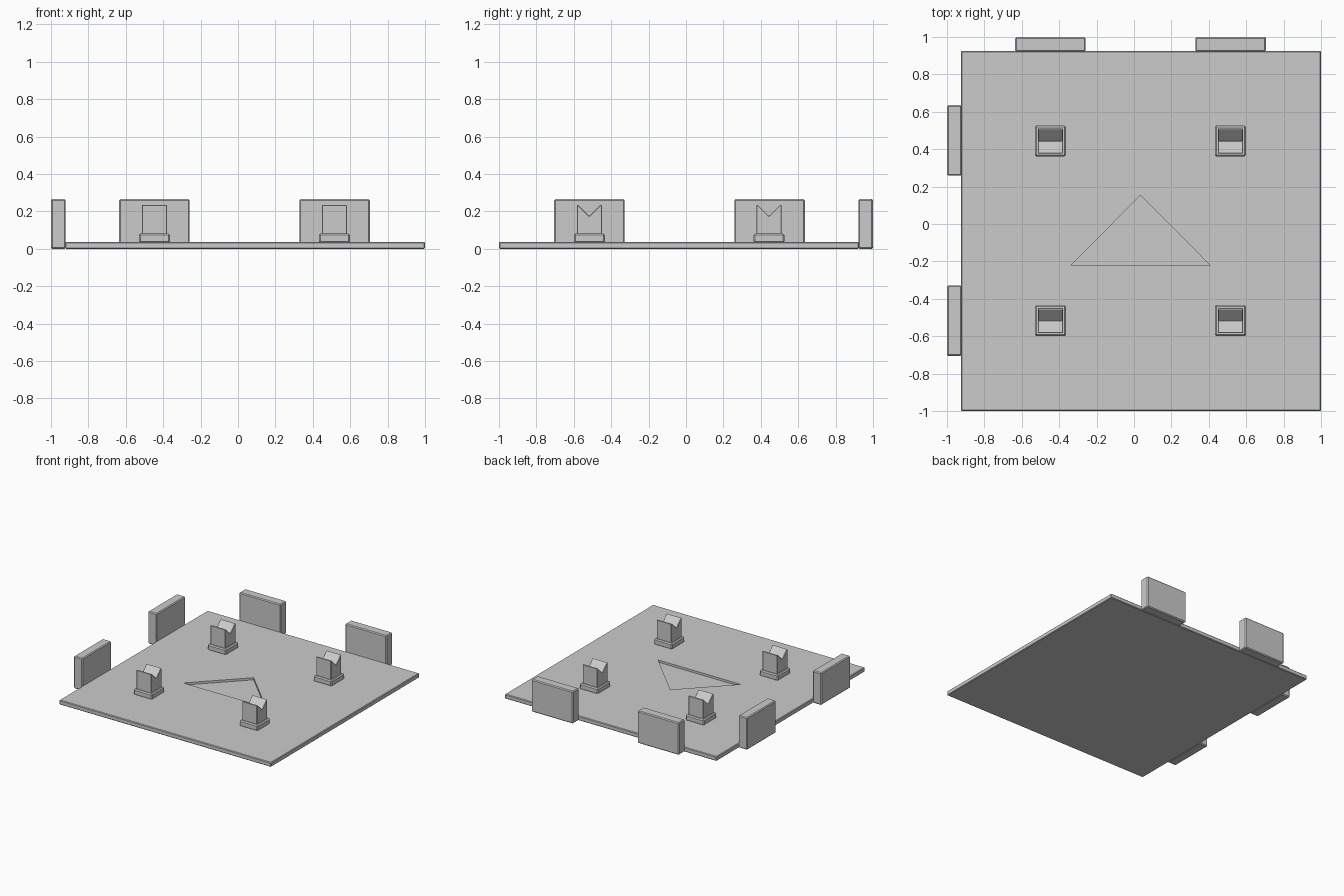
import bpy
import bmesh
from mathutils import Vector

if "Cube" in bpy.data.objects:
    bpy.data.objects.remove(bpy.data.objects["Cube"], do_unlink=True)

# Single grey plastic
GREY = (0.6, 0.6, 0.6, 1.0)
plastic = bpy.data.materials.new("grey_plastic")
plastic.use_nodes = True
plastic.diffuse_color = GREY
plastic.node_tree.nodes["Principled BSDF"].inputs["Base Color"].default_value = GREY


def add_prism(name, outline, extrude, bevel=0.0):
    """Extrude a planar outline along a vector, with optional chamfered edges."""
    bm = bmesh.new()
    face = bm.faces.new([bm.verts.new(p) for p in outline])
    result = bmesh.ops.extrude_face_region(bm, geom=[face], use_keep_orig=True)
    verts = [g for g in result["geom"] if isinstance(g, bmesh.types.BMVert)]
    bmesh.ops.translate(bm, verts=verts, vec=Vector(extrude))
    bmesh.ops.recalc_face_normals(bm, faces=bm.faces)
    mesh = bpy.data.meshes.new(name)
    bm.to_mesh(mesh)
    bm.free()
    mesh.materials.append(plastic)
    obj = bpy.data.objects.new(name, mesh)
    bpy.context.collection.objects.link(obj)
    if bevel:
        mod = obj.modifiers.new("chamfer", "BEVEL")
        mod.width = bevel
        mod.segments = 1
        mod.limit_method = "ANGLE"
    return obj


def add_box(name, x, y, z, bevel):
    outline = [(x[0], y[0], z[0]), (x[1], y[0], z[0]), (x[1], y[1], z[0]), (x[0], y[1], z[0])]
    return add_prism(name, outline, (0, 0, z[1] - z[0]), bevel)


PLATE_TOP = 0.037
INNER = 0.925

# Base plate with a shallow triangular arrow recess
plate = add_box("base_plate", (-INNER, 1), (-1, INNER), (0, PLATE_TOP), 0.005)
arrow = [(-0.34, -0.223), (0.41, -0.223), (0.035, 0.153)]
cutter = add_prism("arrow_cutter", [(x, y, PLATE_TOP - 0.018) for x, y in arrow], (0, 0, 0.1))
cutter.hide_render = True
cut = plate.modifiers.new("arrow_recess", "BOOLEAN")
cut.operation = "DIFFERENCE"
cut.solver = "EXACT"
cut.object = cutter
bpy.context.view_layer.update()
graph = bpy.context.evaluated_depsgraph_get()
carved = bpy.data.meshes.new_from_object(plate.evaluated_get(graph))
plate.modifiers.clear()
plate.data = carved
bpy.data.objects.remove(cutter, do_unlink=True)

# Upright tabs along the back and the right-hand side
TAB_Z = (0, 0.265)
for i, start in enumerate((-0.635, 0.328)):
    add_box(f"back_tab_{i}", (start, start + 0.377), (INNER - 0.004, 1), TAB_Z, 0.007)
for i, start in enumerate((-0.705, 0.258)):
    add_box(f"side_tab_{i}", (-1, -INNER + 0.004), (start, start + 0.377), TAB_Z, 0.007)

# Four pegs: square foot and a notched post
for i, cx in enumerate((-0.447, 0.515)):
    for j, cy in enumerate((-0.517, 0.444)):
        add_box(f"peg_foot_{i}{j}", (cx - 0.083, cx + 0.083), (cy - 0.083, cy + 0.083),
                (PLATE_TOP - 0.005, 0.081), 0.008)
        half, top = 0.067, 0.235
        profile = [(-half, 0.05), (half, 0.05), (half, top), (0.06, top),
                   (0, 0.175), (-0.06, top), (-half, top)]
        add_prism(f"peg_post_{i}{j}", [(cx - half, cy + y, z) for y, z in profile],
                  (2 * half, 0, 0), 0.003)
